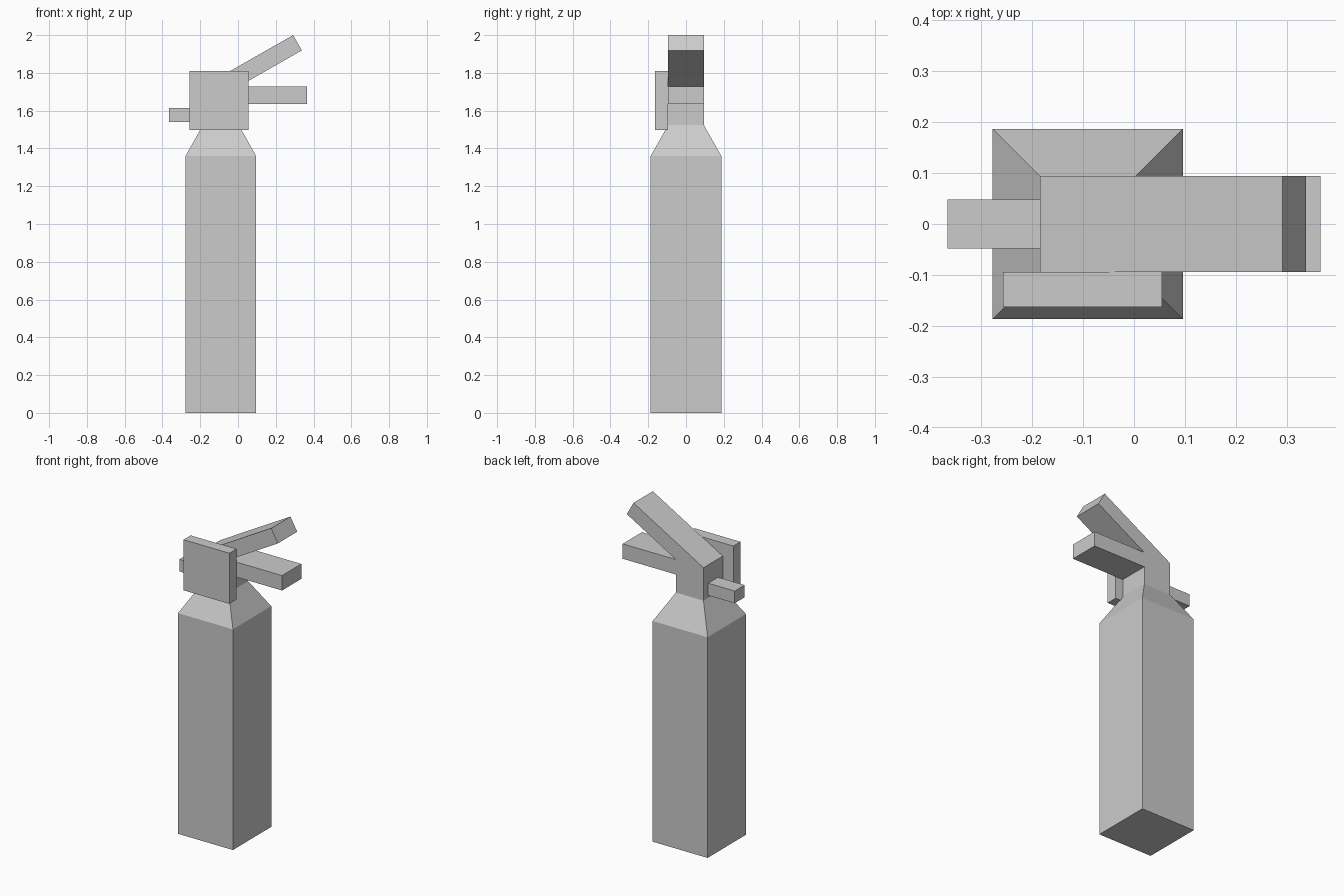
import bpy
import bmesh

if "Cube" in bpy.data.objects:
    bpy.data.objects.remove(bpy.data.objects["Cube"])


def loft(name, sections, cap_start=True, cap_end=True):
    """Skin four-sided sections; each is ((xl, zl), (xr, zr), half_depth)."""
    bm = bmesh.new()
    rings = []
    for (xl, zl), (xr, zr), h in sections:
        rings.append([bm.verts.new(p) for p in
                      ((xl, -h, zl), (xr, -h, zr), (xr, h, zr), (xl, h, zl))])
    for a, b in zip(rings, rings[1:]):
        for i in range(4):
            j = (i + 1) % 4
            bm.faces.new((a[i], a[j], b[j], b[i]))
    if cap_start:
        bm.faces.new(rings[0][::-1])
    if cap_end:
        bm.faces.new(rings[-1])
    mesh = bpy.data.meshes.new(name)
    bm.to_mesh(mesh)
    bm.free()
    obj = bpy.data.objects.new(name, mesh)
    bpy.context.collection.objects.link(obj)
    return obj


def box(name, x0, x1, y0, y1, z0, z1):
    bpy.ops.mesh.primitive_cube_add(
        size=1, location=((x0 + x1) / 2, (y0 + y1) / 2, (z0 + z1) / 2))
    obj = bpy.context.object
    obj.name = name
    obj.scale = (x1 - x0, y1 - y0, z1 - z0)
    bpy.ops.object.transform_apply(location=False, rotation=False, scale=True)
    return obj


def level(cx, half, z):
    return ((cx - half, z), (cx + half, z), half)


CX, BODY, NECK, TOP = -0.091, 0.187, 0.094, 1.728

# Square tank with sloped shoulders and a narrow neck
loft("tank", [level(CX, BODY, 0), level(CX, BODY, 1.36),
              level(CX, NECK, 1.525), level(CX, NECK, TOP)], cap_end=False)

# Squeeze lever rising at 30 degrees from the open neck top
loft("squeeze_lever", [level(CX, NECK, TOP),
                       ((0.292, 2.0), (0.338, 1.919), NECK)], cap_start=False)

# Fixed carrying handle
box("carry_handle", CX + NECK, 0.366, -NECK, NECK, 1.636, TOP)

# Nozzle on the opposite side
box("nozzle", -0.366, CX - NECK, -0.048, 0.048, 1.54, 1.615)

# Pressure gauge plate on the front
box("gauge_plate", -0.257, 0.055, -0.163, -NECK, 1.497, 1.809)
